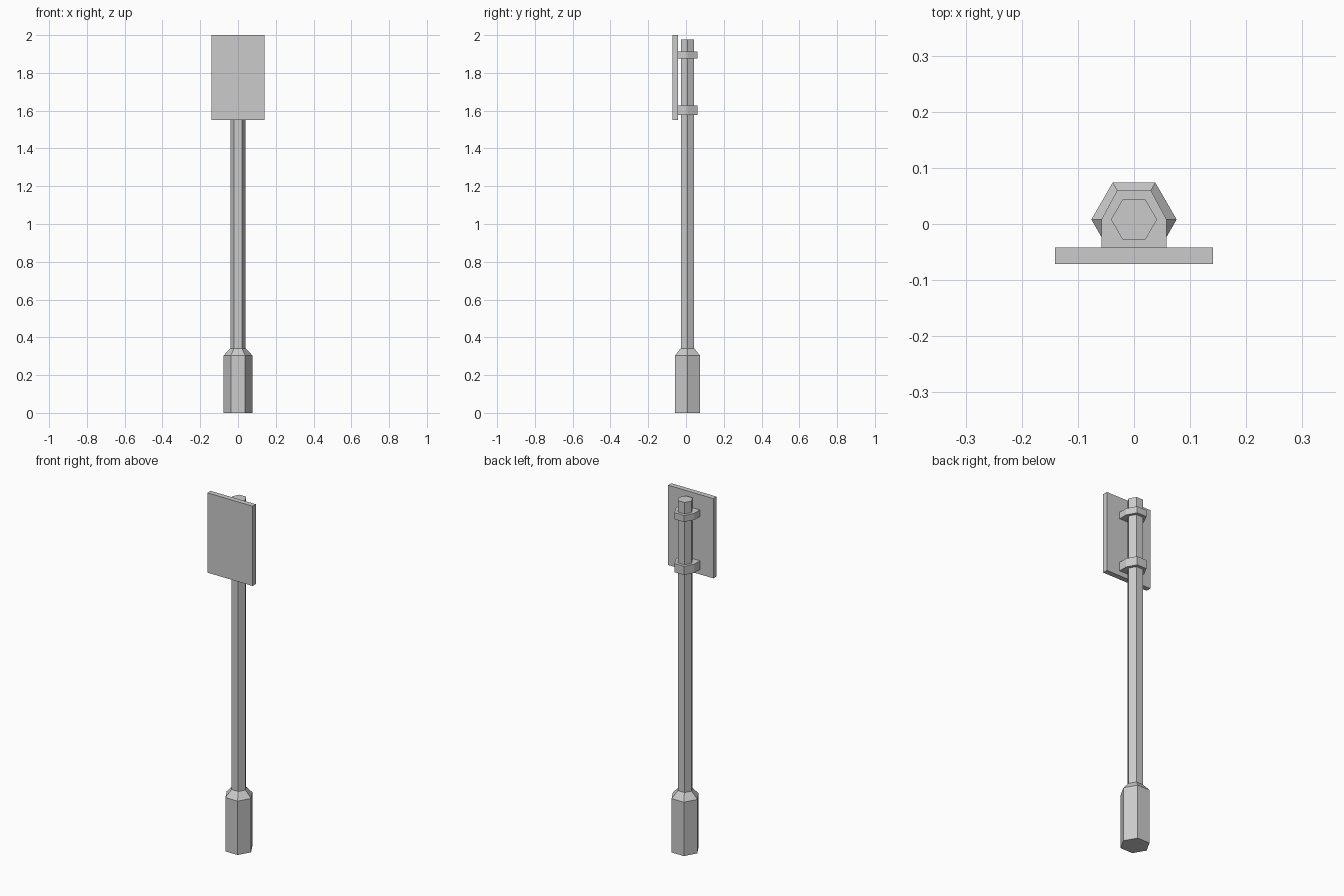
import bpy
import bmesh
from math import cos, sin, radians

cube = bpy.data.objects.get("Cube")
if cube:
    bpy.data.objects.remove(cube, do_unlink=True)

# One plain grey for every part
grey = bpy.data.materials.new("light_grey")
grey.use_nodes = True
colour = (0.6, 0.6, 0.6, 1)
grey.diffuse_color = colour
grey.node_tree.nodes["Principled BSDF"].inputs["Base Color"].default_value = colour

POLE_Y = 0.008


def hexagon(radius):
    return [(radius * cos(radians(a)), POLE_Y + radius * sin(radians(a)))
            for a in range(0, 360, 60)]


def loft(name, sections):
    """Join stacked outlines, given as (z, points), into a capped solid."""
    bm = bmesh.new()
    rings = [[bm.verts.new((x, y, z)) for x, y in points] for z, points in sections]
    for low, high in zip(rings, rings[1:]):
        for i in range(len(low)):
            j = (i + 1) % len(low)
            bm.faces.new((low[i], low[j], high[j], high[i]))
    bm.faces.new(rings[0][::-1])
    bm.faces.new(rings[-1])
    bmesh.ops.recalc_face_normals(bm, faces=bm.faces)
    mesh = bpy.data.meshes.new(name)
    bm.to_mesh(mesh)
    bm.free()
    mesh.materials.append(grey)
    obj = bpy.data.objects.new(name, mesh)
    bpy.context.collection.objects.link(obj)
    return obj


# Thick foot with a tapered shoulder
loft("base", [(0, hexagon(0.076)), (0.304, hexagon(0.076)), (0.342, hexagon(0.041))])

# Slim hexagonal pole
loft("pole", [(0.342, hexagon(0.041)), (1.978, hexagon(0.041))])

# Flat sign panel
panel = [(-0.141, -0.071), (0.141, -0.071), (0.141, -0.042), (-0.141, -0.042)]
loft("sign_panel", [(1.55, panel), (2.0, panel)])

# Clamps wrapping the back of the pole and reaching the panel
clamp = [(0.058, -0.042), (0.058, POLE_Y), (0.03, 0.06),
         (-0.03, 0.06), (-0.058, POLE_Y), (-0.058, -0.042)]
for name, bottom, top in (("lower_clamp", 1.578, 1.627), ("upper_clamp", 1.877, 1.914)):
    loft(name, [(bottom, clamp), (top, clamp)])
